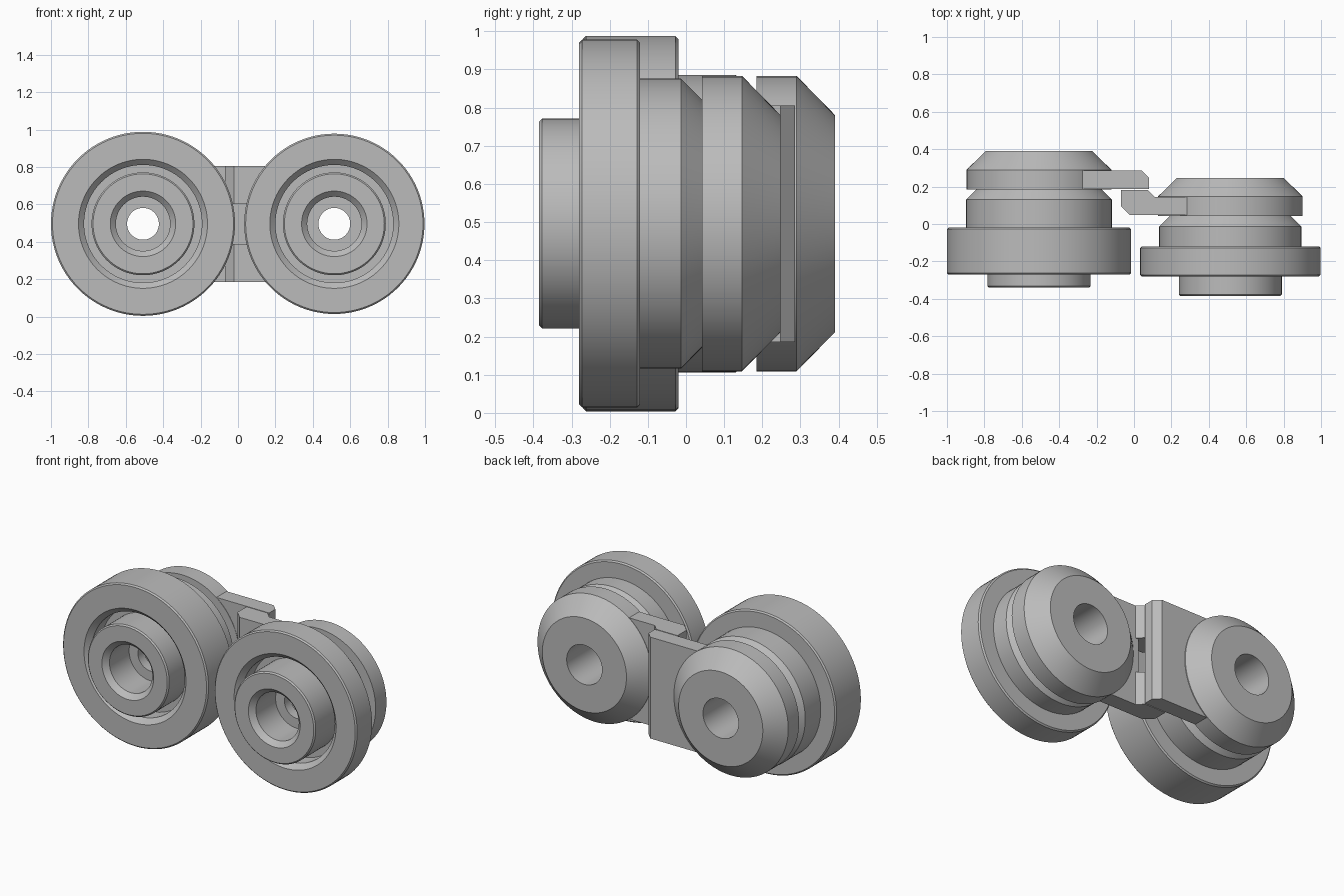
import bpy
import bmesh
from math import sin, cos, tau

cube = bpy.data.objects.get("Cube")
if cube:
    bpy.data.objects.remove(cube, do_unlink=True)

# Single plain grey finish
grey = bpy.data.materials.new("plain_grey")
grey.use_nodes = True
tone = (0.5, 0.5, 0.5, 1)
grey.diffuse_color = tone
grey.node_tree.nodes["Principled BSDF"].inputs["Base Color"].default_value = tone

AXIS_Z = 0.496
SEGMENTS = 96


def finish(name, bm):
    bmesh.ops.recalc_face_normals(bm, faces=bm.faces)
    mesh = bpy.data.meshes.new(name)
    bm.to_mesh(mesh)
    bm.free()
    mesh.materials.append(grey)
    obj = bpy.data.objects.new(name, mesh)
    bpy.context.collection.objects.link(obj)
    bpy.ops.object.select_all(action="DESELECT")
    obj.select_set(True)
    bpy.context.view_layer.objects.active = obj
    bpy.ops.object.shade_smooth_by_angle(angle=0.4)
    return obj


def lathe(name, x, profile):
    """Revolve a closed (radius, y) profile around the front-back axis."""
    bm = bmesh.new()
    rings = []
    for i in range(SEGMENTS):
        a = tau * i / SEGMENTS
        rings.append([bm.verts.new((x + r * cos(a), y, AXIS_Z + r * sin(a)))
                      for r, y in profile])
    n = len(profile)
    for i in range(SEGMENTS):
        here, there = rings[i], rings[(i + 1) % SEGMENTS]
        for j in range(n):
            k = (j + 1) % n
            bm.faces.new((here[j], here[k], there[k], there[j]))
    return finish(name, bm)


def prism(name, outline, low, high):
    """Extrude an (x, y) outline between two heights."""
    bm = bmesh.new()
    face = bm.faces.new([bm.verts.new((x, y, low)) for x, y in outline])
    top = bmesh.ops.extrude_face_region(bm, geom=[face])["geom"]
    bmesh.ops.translate(bm, vec=(0, 0, high - low),
                        verts=[v for v in top if isinstance(v, bmesh.types.BMVert)])
    return finish(name, bm)


def coupling(name, x, hub, front, back, flange, body, disc):
    """Hub, recessed flange, grooved body and tapered rear disc."""
    c, b = 0.03, 0.008
    floor = front + 0.12
    web = hub + 0.22
    rear = disc + 0.205
    lathe(name, x, [
        # stepped bore
        (0.12, rear), (0.12, web + 0.06), (0.085, web + 0.06), (0.085, web),
        (0.145, web), (0.145, hub + c), (0.145 + c, hub),
        # hub and recess
        (0.275 - b, hub), (0.275, hub + b), (0.275, floor), (0.315, floor),
        (0.315, front + c), (0.315 + c, front),
        # flange
        (flange - b, front), (flange, front + b), (flange, back - b), (flange - b, back),
        # body and groove
        (body, back), (body, disc - 0.055), (body - 0.055, disc),
        # rear disc
        (0.387, disc), (0.387, disc + 0.105), (0.285, rear),
    ])


coupling("right_coupling", -0.508, -0.34, -0.27, -0.02, 0.492, 0.39, 0.185)
coupling("left_coupling", 0.515, -0.385, -0.28, -0.12, 0.482, 0.38, 0.042)

# Link plates
LOW, HIGH = AXIS_Z - 0.31, AXIS_Z + 0.31
GAP = 0.107
prism("right_link_plate",
      [(-0.295, 0.187), (0.08, 0.187), (0.08, 0.247), (0.042, 0.285), (-0.295, 0.285)],
      LOW, HIGH)

hook = [(-0.07, 0.095), (-0.022, 0.047), (0.3, 0.047), (0.3, 0.145),
        (0.11, 0.145), (0.073, 0.182), (-0.07, 0.182)]
prism("left_link_hook_lower", hook, LOW, AXIS_Z - GAP)
prism("left_link_hook_upper", hook, AXIS_Z + GAP, HIGH)
prism("left_link_web", [(0.09, 0.047), (0.3, 0.047), (0.3, 0.145), (0.09, 0.145)],
      AXIS_Z - GAP, AXIS_Z + GAP)
